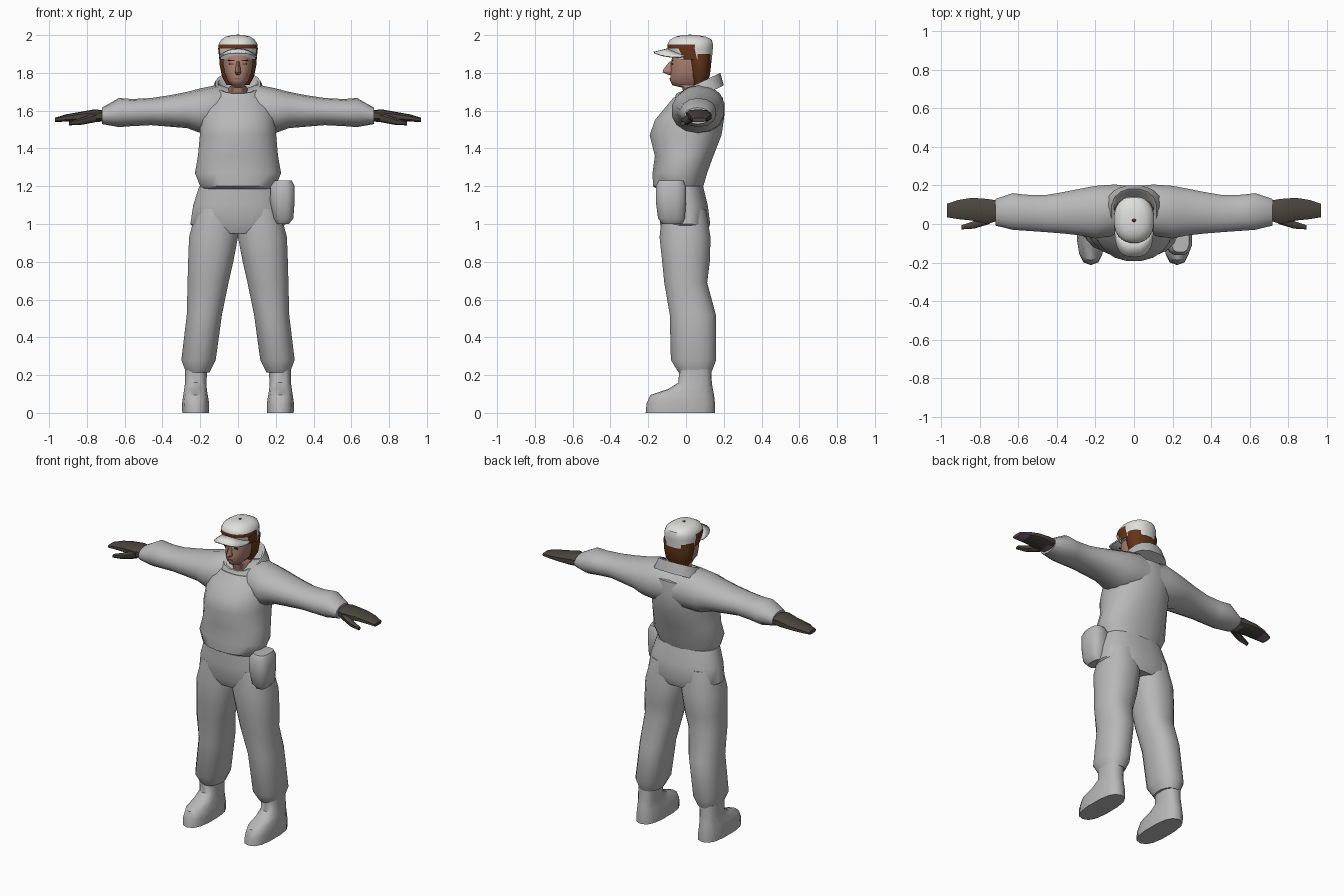
import bpy, bmesh, math


def material(name, rgb):
    m = bpy.data.materials.new(name)
    m.diffuse_color = (*rgb, 1)
    return m


SUIT = material("suit_grey", (0.48, 0.48, 0.48))
HAT = material("hat_white", (0.74, 0.74, 0.73))
SKIN = material("skin", (0.42, 0.22, 0.17))
HAIR = material("brown", (0.13, 0.035, 0.01))
GLOVE = material("glove_dark", (0.07, 0.06, 0.048))
PALM = material("palm_mauve", (0.22, 0.14, 0.21))
DARK = material("brow_dark", (0.06, 0.03, 0.02))
LIP = material("lip", (0.28, 0.11, 0.09))


def finish(name, bm, mats, mirror=False, angle=45):
    bmesh.ops.recalc_face_normals(bm, faces=bm.faces)
    me = bpy.data.meshes.new(name)
    bm.to_mesh(me)
    bm.free()
    for m in mats:
        me.materials.append(m)
    me.shade_smooth()
    me.set_sharp_from_angle(angle=math.radians(angle))
    ob = bpy.data.objects.new(name, me)
    bpy.context.collection.objects.link(ob)
    if mirror:
        ob.modifiers.new("mirror", "MIRROR").use_mirror_merge = False
    return ob


def loft(name, mats, rings, axis="z", n=16, p=2.3, tilt=0, mirror=False, rule=None, angle=45):
    """Skin rings (t, a0, a1, b0, b1): rounded outlines within bounds a, b at t along the axis."""
    bm = bmesh.new()
    rows = []
    for t, a0, a1, b0, b1 in rings:
        row = []
        for i in range(n):
            w = 2 * math.pi * (i + 0.5) / n
            c, s = math.cos(w), math.sin(w)
            c = math.copysign(abs(c) ** (2 / p), c) / math.cos(math.pi / n) ** (2 / p)
            s = math.copysign(abs(s) ** (2 / p), s) / math.cos(math.pi / n) ** (2 / p)
            a = (a0 + a1) / 2 + c * (a1 - a0) / 2
            b = (b0 + b1) / 2 + s * (b1 - b0) / 2
            co = (a, b, t + tilt * (b - 0.065)) if axis == "z" else (t, a, b)
            row.append(bm.verts.new(co))
        rows.append(row)
    for r, q in zip(rows, rows[1:]):
        for i in range(n):
            j = (i + 1) % n
            bm.faces.new((r[i], r[j], q[j], q[i]))
    bm.faces.new(rows[0])
    bm.faces.new(rows[-1])
    bmesh.ops.recalc_face_normals(bm, faces=bm.faces)
    if rule:
        bm.normal_update()
        for f in bm.faces:
            f.material_index = rule(f.calc_center_median(), f.normal)
    return finish(name, bm, mats, mirror, angle)


def sym(rings):
    """Rings given as (z, half width, y0, y1)."""
    return [(z, -h, h, y0, y1) for z, h, y0, y1 in rings]


def box(name, mat, x, y, z, sx, sy, sz, mirror=False):
    bm = bmesh.new()
    bmesh.ops.create_cube(bm, size=1)
    for v in bm.verts:
        v.co = (x + v.co.x * sx, y + v.co.y * sy, z + v.co.z * sz)
    return finish(name, bm, [mat], mirror)


# Jacket and trousers
loft("jacket", [SUIT], sym([
    (1.185, .195, -.15, .085), (1.2, .2, -.175, .092), (1.27, .228, -.177, .112),
    (1.36, .212, -.165, .145), (1.47, .202, -.192, .188), (1.55, .2, -.165, .2),
    (1.61, .19, -.115, .2), (1.67, .155, -.065, .195)]), n=20, p=2.2)
loft("pelvis", [SUIT], sym([
    (.95, .2, -.115, .11), (1.0, .252, -.138, .128), (1.1, .237, -.142, .115),
    (1.2, .205, -.14, .09)]), n=20)
loft("trouser_leg", [SUIT], [
    (1.08, .005, .22, -.125, .105), (.93, .0, .259, -.14, .13), (.8, .025, .264, -.126, .126),
    (.69, .05, .267, -.115, .112), (.52, .085, .271, -.086, .158),
    (.28, .118, .3, -.08, .16), (.215, .15, .275, -.04, .135)], mirror=True)

# Sleeves run from cuff to cuff through the shoulders
half = [(.1, -.06, .205, 1.48, 1.735), (.2, -.075, .198, 1.485, 1.715),
        (.27, -.06, .185, 1.51, 1.697), (.36, -.05, .167, 1.517, 1.68),
        (.46, -.042, .15, 1.525, 1.665), (.56, -.035, .152, 1.52, 1.66),
        (.63, -.03, .16, 1.515, 1.665), (.72, -.008, .13, 1.53, 1.615)]
loft("sleeves", [SUIT], [(-x, *r) for x, *r in reversed(half)]
     + [(0, 0, .195, 1.5, 1.7)] + half, axis="x", n=14, p=2.1)

# Open collar, higher at the back
loft("collar", [SUIT], sym([
    (1.67, .155, -.095, .2), (1.745, .118, -.05, .182), (1.742, .105, -.04, .17),
    (1.66, .08, -.02, .13)]), tilt=.47, n=16)

# Boots
loft("boot", [SUIT], [
    (0, .153, .295, -.21, .15), (.05, .153, .296, -.205, .15), (.095, .16, .29, -.185, .145),
    (.125, .165, .285, -.095, .14), (.16, .167, .28, -.038, .135),
    (.23, .163, .28, -.035, .132)], n=14, p=2.6, mirror=True)

# Gloves with paler undersides
loft("glove", [GLOVE, PALM], [
    (.7, .02, .12, 1.545, 1.6), (.76, .0, .13, 1.54, 1.606), (.84, .018, .136, 1.545, 1.592),
    (.91, .025, .125, 1.543, 1.58), (.97, .035, .105, 1.54, 1.562)],
    axis="x", n=10, p=3, mirror=True,
    rule=lambda c, d: int(d.z < -.8 and (c.x > .9 or c.x < .78)))
loft("thumb", [GLOVE, PALM], [
    (.75, .0, .05, 1.54, 1.59), (.83, -.024, .015, 1.525, 1.562), (.895, -.028, -.006, 1.522, 1.542)],
    axis="x", n=8, mirror=True, rule=lambda c, d: int(d.z < -.75 and c.x > .8))

# Hip pouch on one side
loft("hip_pouch", [SUIT], [
    (1.0, .205, .27, -.125, -.02), (1.03, .188, .293, -.148, -.006), (1.12, .17, .3, -.16, 0),
    (1.2, .172, .3, -.16, .0), (1.23, .195, .285, -.145, -.012)], n=12, p=3)

# Head and hair
loft("head", [SKIN], sym([
    (1.64, .055, .0, .11), (1.722, .05, -.02, .11), (1.735, .035, -.072, .11),
    (1.76, .056, -.085, .11), (1.8, .07, -.08, .12), (1.84, .078, -.08, .125),
    (1.9, .08, -.072, .125)]))
loft("nose", [SKIN], sym([
    (1.79, .01, -.09, -.05), (1.803, .017, -.118, -.05), (1.815, .014, -.117, -.05),
    (1.86, .008, -.085, -.05)]), n=6, p=2)
loft("hair", [HAIR], sym([
    (1.735, .06, .04, .1), (1.78, .085, .025, .125), (1.84, .097, .012, .133),
    (1.9, .1, .0, .136)]))
box("eye", DARK, .034, -.073, 1.848, .026, .008, .006, True)
box("eyebrow", DARK, .036, -.073, 1.866, .034, .008, .005, True)
box("mouth", LIP, 0, -.083, 1.768, .036, .008, .008)


# Cap: crown with a brown strap round the front
def strap(c, d):
    in_band = 1.925 < c.z < 1.952 and c.y < .06
    side_drop = c.z < 1.925 and abs(c.x) > .08 and -.03 < c.y < .05
    return int((in_band or side_drop) and abs(d.z) < .8)


loft("cap_crown", [HAT, HAIR], sym([
    (1.872, .099, -.06, .137), (1.928, .105, -.098, .142), (1.95, .103, -.098, .143),
    (1.975, .09, -.085, .137), (1.992, .065, -.055, .105), (2.0, .03, -.02, .06)]),
    n=20, rule=strap)
loft("cap_button", [HAIR], sym([(1.995, .012, .008, .032), (2.002, .008, .012, .028)]), n=8)

# Cap brim drooping at the sides
bm = bmesh.new()
rows = []
for i in range(13):
    a = math.radians(-85 + 170 * i / 12)
    s, c = math.sin(a), math.cos(a)
    sq, cq = math.copysign(abs(s) ** .7, s), c ** .7
    rows.append([bm.verts.new((.094 * s, .01 - .09 * c, 1.93 - .04 * s * s)),
                 bm.verts.new((.099 * sq, -.01 - .16 * cq, 1.908 - .026 * s * s))])
for r, q in zip(rows, rows[1:]):
    bm.faces.new((r[0], r[1], q[1], q[0]))
brim = finish("cap_brim", bm, [HAT])
sol = brim.modifiers.new("thickness", "SOLIDIFY")
sol.thickness = .008
sol.offset = 0
